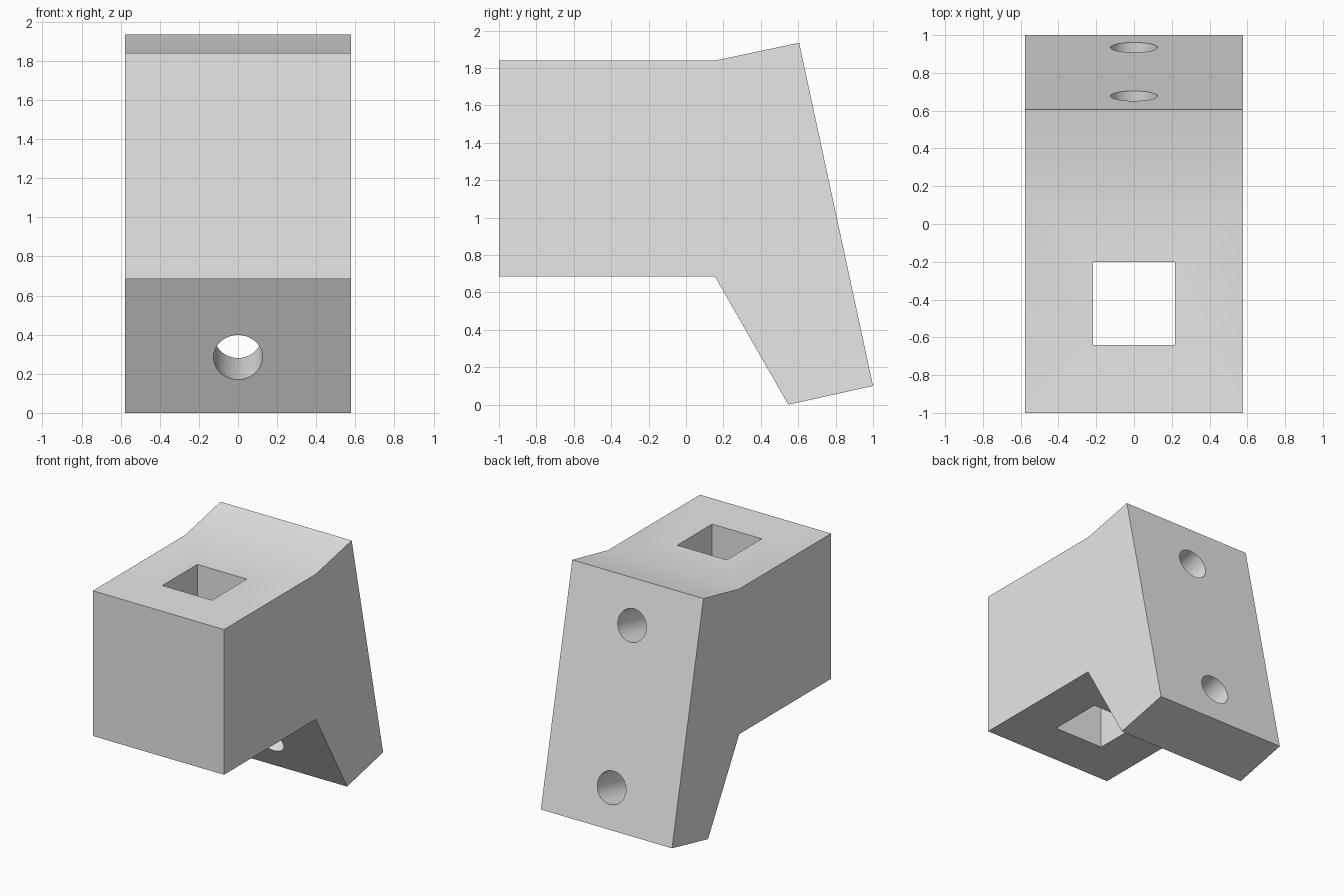
import bpy
import bmesh
import math
from mathutils import Vector

if "Cube" in bpy.data.objects:
    bpy.data.objects.remove(bpy.data.objects["Cube"], do_unlink=True)

HALF_WIDTH = 0.577
HOLE_RADIUS = 0.125

# Side outline of the block as (y, z)
BACK_TOP, BACK_BOTTOM = (0.605, 1.935), (1.0, 0.10)
OUTLINE = [(-1, 0.685), (0.155, 0.685), (0.547, 0), BACK_BOTTOM,
           BACK_TOP, (0.155, 1.84), (-1, 1.84)]

grey = bpy.data.materials.new("light_grey")
grey.use_nodes = True
colour = (0.8, 0.8, 0.8, 1)
grey.diffuse_color = colour
grey.node_tree.nodes["Principled BSDF"].inputs["Base Color"].default_value = colour


def add_object(name, bm):
    bmesh.ops.recalc_face_normals(bm, faces=bm.faces)
    mesh = bpy.data.meshes.new(name)
    bm.to_mesh(mesh)
    bm.free()
    obj = bpy.data.objects.new(name, mesh)
    mesh.materials.append(grey)
    bpy.context.collection.objects.link(obj)
    return obj


def cut(body, cutter):
    cutter.hide_render = True
    mod = body.modifiers.new(cutter.name, 'BOOLEAN')
    mod.operation = 'DIFFERENCE'
    mod.solver = 'EXACT'
    mod.object = cutter
    bpy.ops.object.modifier_apply(modifier=mod.name)
    bpy.data.objects.remove(cutter, do_unlink=True)


# Angled bracket block, extruded across its width
bm = bmesh.new()
side = bm.faces.new([bm.verts.new((-HALF_WIDTH, y, z)) for y, z in OUTLINE])
extruded = bmesh.ops.extrude_face_region(bm, geom=[side])["geom"]
bmesh.ops.translate(bm, vec=(2 * HALF_WIDTH, 0, 0),
                    verts=[v for v in extruded if isinstance(v, bmesh.types.BMVert)])
block = add_object("bracket_block", bm)
bpy.ops.object.select_all(action='DESELECT')
bpy.context.view_layer.objects.active = block
block.select_set(True)

# Square shaft running straight down through the block
bm = bmesh.new()
bmesh.ops.create_cube(bm, size=1)
bmesh.ops.scale(bm, vec=(0.436, 0.44, 3), verts=bm.verts)
shaft = add_object("square_shaft_cutter", bm)
shaft.location = (0, -0.42, 1.2)
cut(block, shaft)

# Bolt holes square to the sloping back: the upper one meets the shaft,
# the lower one passes through the leg
top, bottom = Vector((0, *BACK_TOP)), Vector((0, *BACK_BOTTOM))
slope = bottom - top
normal = Vector((0, -slope.z, slope.y)).normalized()
for name, along, depth in (("upper", 0.185, 1.1), ("lower", 0.835, 0.9)):
    bm = bmesh.new()
    bmesh.ops.create_cone(bm, cap_ends=True, segments=48, radius1=HOLE_RADIUS,
                          radius2=HOLE_RADIUS, depth=depth + 0.2)
    hole = add_object(name + "_bolt_hole_cutter", bm)
    hole.location = top + slope * along + normal * (0.1 - depth / 2)
    hole.rotation_euler = normal.to_track_quat('Z', 'Y').to_euler()
    cut(block, hole)

bpy.ops.object.shade_smooth_by_angle(angle=math.radians(30))
